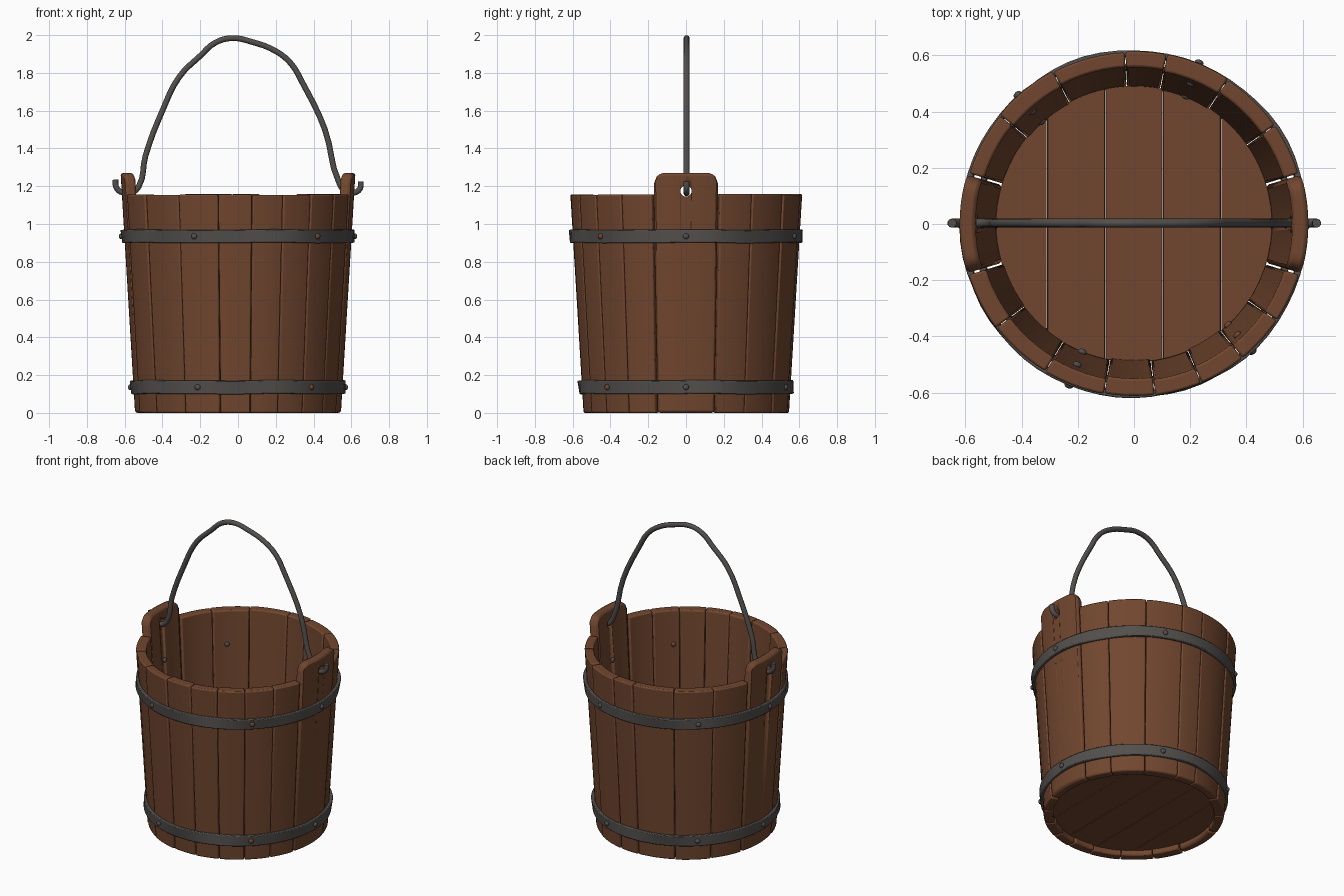
import bpy, bmesh, math, random
from mathutils import Vector, Matrix

if "Cube" in bpy.data.objects:
    bpy.data.objects.remove(bpy.data.objects["Cube"])

random.seed(4)
H = 1.16


def material(name, rgb):
    m = bpy.data.materials.new(name)
    m.diffuse_color = (*rgb, 1)
    m.use_nodes = True
    m.node_tree.nodes["Principled BSDF"].inputs["Base Color"].default_value = m.diffuse_color
    return m


WOOD = material("brown wood", (0.165, 0.062, 0.028))
IRON = material("dark iron", (0.085, 0.078, 0.073))
RUST = material("rusty iron", (0.15, 0.06, 0.03))


def outer(z):
    return 0.545 + 0.07 * z / H


def inner(z):
    return 0.487 + 0.071 * z / H


def finish(name, bm, mat, bevel=0.0, angle=35):
    bmesh.ops.recalc_face_normals(bm, faces=bm.faces)
    me = bpy.data.meshes.new(name)
    bm.to_mesh(me)
    bm.free()
    ob = bpy.data.objects.new(name, me)
    bpy.context.collection.objects.link(ob)
    me.materials.append(mat)
    bpy.ops.object.select_all(action='DESELECT')
    ob.select_set(True)
    bpy.context.view_layer.objects.active = ob
    if bevel:
        b = ob.modifiers.new("soft edges", 'BEVEL')
        b.width, b.segments, b.limit_method = bevel, 2, 'ANGLE'
        b.angle_limit = math.radians(40)
    bpy.ops.object.shade_smooth_by_angle(angle=math.radians(angle))
    return ob


def stave(name, a0, a1, top, bevel, cols=6, push=0.0, thick=0.0):
    """Tapered board between two angles; top(t) gives its height for t in -1..1."""
    bm = bmesh.new()
    gap = 0.12
    rings = []
    for i in range(cols + 1):
        t = -1 + 2 * i / cols
        a = math.radians(a0 + gap + (a1 - a0 - 2 * gap) * i / cols)
        zt = top(t)
        pts = [(outer(0) + push, 0), (outer(zt) + push, zt),
               (inner(zt) - thick, zt), (inner(0) - thick, 0)]
        rings.append([bm.verts.new((r * math.cos(a), r * math.sin(a), z)) for r, z in pts])
    for p, q in zip(rings, rings[1:]):
        for k in range(4):
            bm.faces.new((p[k], q[k], q[(k + 1) % 4], p[(k + 1) % 4]))
    bm.faces.new(rings[0])
    bm.faces.new(rings[-1])
    return finish(name, bm, WOOD, bevel)


# Plain staves, back then front
seams = [[17, 35, 57, 79, 93, 118, 141, 163],
         [197, 217, 239, 260, 277, 293, 309, 326, 343]]
for side, angles in zip(("back", "front"), seams):
    for i, (a, b) in enumerate(zip(angles, angles[1:])):
        h = H - random.uniform(0, 0.006)
        stave(f"{side}_stave_{i + 1}", a, b, lambda t, h=h: h, 0.008,
              push=random.uniform(-0.003, 0.003), thick=random.uniform(-0.004, 0.008))


# Tall ear staves with rounded tops and a drilled hole
def ear_top(t):
    u = max(0.0, (abs(t) - 0.66) / 0.34)
    return 1.27 - 0.06 * (1 - math.sqrt(max(0, 1 - u * u)))


for name, c in (("right_ear_stave", 0), ("left_ear_stave", 180)):
    ear = stave(name, c - 16.5, c + 16.5, ear_top, 0.015, cols=20)
    bm = bmesh.new()
    bmesh.ops.create_cone(bm, cap_ends=True, segments=20, radius1=0.03, radius2=0.03, depth=0.4,
                          matrix=Matrix.Translation((0.6 if c == 0 else -0.6, 0, 1.175))
                          @ Matrix.Rotation(math.pi / 2, 4, 'Y'))
    cutter = finish("hole_cutter", bm, WOOD)
    cutter.hide_render = True
    bpy.context.view_layer.objects.active = ear
    for mod in [m.name for m in ear.modifiers]:
        bpy.ops.object.modifier_apply(modifier=mod)
    cut = ear.modifiers.new("hole", 'BOOLEAN')
    cut.object, cut.solver = cutter, 'EXACT'
    bpy.ops.object.modifier_apply(modifier="hole")
    bpy.data.objects.remove(cutter)

# Floor planks clipped to a circle
R = 0.492
edges = [-R, -0.31, -0.103, 0.103, 0.31, R]
for i, (x0, x1) in enumerate(zip(edges, edges[1:])):
    xs = [x0 + 0.001 + (x1 - x0 - 0.002) * (0.5 - 0.5 * math.cos(math.pi * k / 12)) for k in range(13)]
    arc = [(x, math.sqrt(R * R - x * x)) for x in xs]
    bm = bmesh.new()
    loop = [bm.verts.new((x, y, 0.035)) for x, y in arc]
    loop += [bm.verts.new((x, -y, 0.035)) for x, y in reversed(arc)]
    face = bm.faces.new(loop)
    ext = bmesh.ops.extrude_face_region(bm, geom=[face])
    bmesh.ops.translate(bm, vec=(0, 0, 0.055),
                        verts=[v for v in ext["geom"] if isinstance(v, bmesh.types.BMVert)])
    finish(f"floor_plank_{i + 1}", bm, WOOD, 0.003)


# Iron hoops, slightly uneven, each with six rivets through the wall
def hoop(name, z0, z1, proud):
    bm = bmesh.new()
    n = 64
    rings = []
    for i in range(n):
        a = 2 * math.pi * i / n
        w = 0.003 * math.sin(5 * a + z0 * 9) + 0.002 * math.sin(9 * a)
        pts = [(outer(z0) - 0.006, z0), (outer(z0) + proud + w, z0),
               (outer(z1) + proud - w, z1), (outer(z1) - 0.006, z1)]
        rings.append([bm.verts.new((r * math.cos(a), r * math.sin(a), z + w * 0.5)) for r, z in pts])
    for i in range(n):
        p, q = rings[i], rings[(i + 1) % n]
        for k in range(4):
            bm.faces.new((p[k], q[k], q[(k + 1) % 4], p[(k + 1) % 4]))
    finish(name, bm, IRON, 0.005)


def rivet(name, angle, z, proud, mat):
    bm = bmesh.new()
    d = Vector((math.cos(angle), math.sin(angle), 0))
    turn = d.to_track_quat('Z', 'Y').to_matrix().to_4x4()
    for r in (outer(z) + proud + 0.002, inner(z) - 0.004):
        bmesh.ops.create_uvsphere(bm, u_segments=12, v_segments=8, radius=0.016,
                                  matrix=Matrix.Translation(d * r + Vector((0, 0, z)))
                                  @ turn @ Matrix.Diagonal((1, 1, 0.7, 1)))
    finish(name, bm, mat, angle=60)


for level, z0, z1, proud in (("upper", 0.9, 0.97, 0.016), ("lower", 0.1, 0.172, 0.016)):
    hoop(f"{level}_hoop", z0, z1, proud)
    for i, deg in enumerate((0, 68, 132, 180, 248, 313)):
        rivet(f"{level}_rivet_{i + 1}", math.radians(deg), (z0 + z1) / 2, proud,
              RUST if deg == 313 else IRON)

# Bent iron handle hooked through both ears
path = [(-0.648, 1.235), (-0.645, 1.195), (-0.62, 1.17), (-0.56, 1.168), (-0.525, 1.2),
        (-0.49, 1.36), (-0.4, 1.6), (-0.31, 1.78), (-0.2, 1.89), (-0.12, 1.96), (-0.03, 1.984),
        (0.07, 1.965), (0.2, 1.915), (0.28, 1.85), (0.34, 1.75), (0.46, 1.5), (0.535, 1.22),
        (0.57, 1.172), (0.62, 1.167), (0.647, 1.19), (0.65, 1.225)]
cu = bpy.data.curves.new("handle", 'CURVE')
cu.dimensions = '3D'
cu.bevel_depth, cu.bevel_resolution, cu.resolution_u = 0.016, 3, 4
cu.use_fill_caps = True
sp = cu.splines.new('BEZIER')
sp.bezier_points.add(len(path) - 1)
for p, (x, z) in zip(sp.bezier_points, path):
    p.co = (x, 0.003, z)
    p.handle_left_type = p.handle_right_type = 'AUTO'
cu.materials.append(IRON)
bpy.context.collection.objects.link(bpy.data.objects.new("handle", cu))
